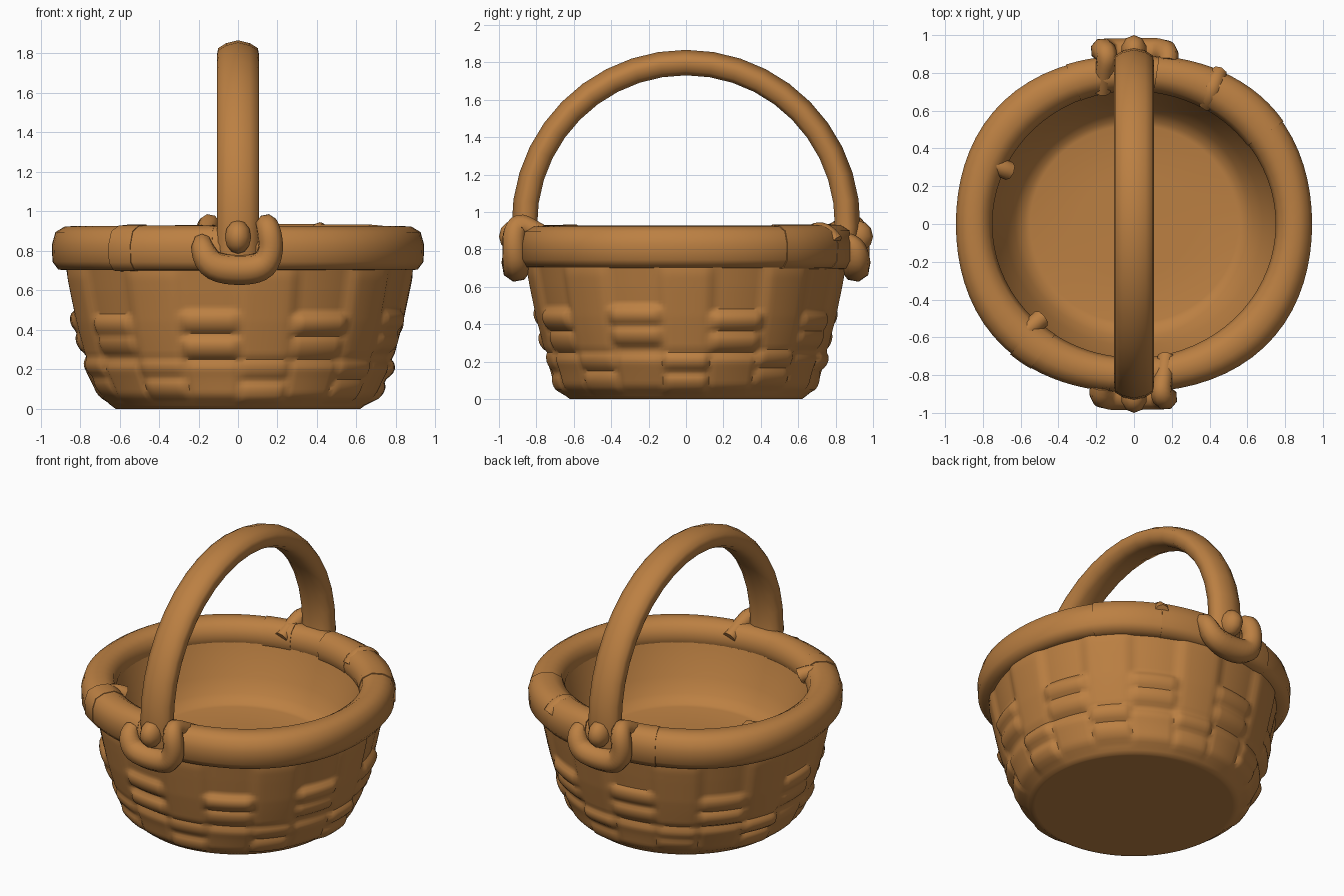
import bpy, bmesh, math, random

if "Cube" in bpy.data.objects:
    bpy.data.objects.remove(bpy.data.objects["Cube"])

random.seed(4)
wicker = bpy.data.materials.new("wicker_brown")
wicker.diffuse_color = (0.50, 0.215, 0.055, 1)
wicker.use_nodes = True
wicker.node_tree.nodes["Principled BSDF"].inputs["Base Color"].default_value = wicker.diffuse_color
YS = 0.945  # basket is slightly narrower front to back


def finish(obj, angle=50):
    obj.data.materials.clear()
    obj.data.materials.append(wicker)
    bpy.ops.object.select_all(action='DESELECT')
    bpy.context.view_layer.objects.active = obj
    obj.select_set(True)
    bpy.ops.object.shade_smooth_by_angle(angle=math.radians(angle))


def skin(name, rings, closed_rows=False, closed_cols=False, caps=False, angle=50):
    """Quad skin over rows of points."""
    bm = bmesh.new()
    rows = [[bm.verts.new(p) for p in r] for r in rings]
    n, m = len(rows), len(rows[0])
    for i in range(n if closed_rows else n - 1):
        for j in range(m if closed_cols else m - 1):
            a, b = rows[i], rows[(i + 1) % n]
            k = (j + 1) % m
            bm.faces.new((a[j], a[k], b[k], b[j]))
    if caps:
        bm.faces.new(rows[0])
        bm.faces.new(rows[-1])
    bmesh.ops.recalc_face_normals(bm, faces=bm.faces)
    me = bpy.data.meshes.new(name)
    bm.to_mesh(me)
    bm.free()
    obj = bpy.data.objects.new(name, me)
    bpy.context.collection.objects.link(obj)
    finish(obj, angle)
    return obj


def strand(name, pts, turn=False):
    """Tapered round strand through (x, y, z, radius) points."""
    cu = bpy.data.curves.new(name, 'CURVE')
    cu.dimensions = '3D'
    cu.bevel_depth, cu.bevel_resolution = 1.0, 2
    cu.use_fill_caps, cu.resolution_u = True, 4
    sp = cu.splines.new('NURBS')
    sp.points.add(len(pts) - 1)
    sp.use_endpoint_u, sp.order_u = True, 3
    s = -1 if turn else 1
    for p, (x, y, z, r) in zip(sp.points, pts):
        p.co, p.radius = (x * s, y * s, z, 1), r
    obj = bpy.data.objects.new(name, cu)
    bpy.context.collection.objects.link(obj)
    bpy.context.view_layer.objects.active = obj
    bpy.ops.object.select_all(action='DESELECT')
    obj.select_set(True)
    bpy.ops.object.convert(target='MESH')
    finish(bpy.context.object)


def interp(table, z):
    for (z0, r0), (z1, r1) in zip(table, table[1:]):
        if z <= z1:
            return r0 + (r1 - r0) * (z - z0) / (z1 - z0)
    return table[-1][1]


def smooth(t):
    t = max(0, min(1, t))
    return t * t * (3 - 2 * t)


# woven wall: staves and staggered horizontal strands as soft relief
COLS = 9
WALL = [(0.01, 0.625), (0.06, 0.68), (0.2, 0.748), (0.45, 0.815), (0.6, 0.847), (0.74, 0.875)]
jit = [[random.uniform(-0.02, 0.02) for _ in range(4)] for _ in range(COLS)]
amp = [[random.uniform(0.6, 1.1) for _ in range(4)] for _ in range(COLS)]


def relief(a, z):
    u = a * COLS / (2 * math.pi)
    c = math.cos(2 * math.pi * u)
    stave, gap = smooth(c * 1.3 + 0.42), smooth(-c * 1.5 + 0.6)
    out = 0.022 * (stave * smooth((z - 0.22) / 0.06) * smooth((0.8 - z) / 0.15)
                   + gap * smooth((0.26 - z) / 0.06) * smooth((z - 0.03) / 0.05))
    for k, zr in enumerate((0.425, 0.325, 0.2, 0.1)):
        upper = k < 2
        col = (int(math.floor(u)) if upper else int(math.floor(u + 0.5))) % COLS
        d = (z - zr - jit[col][k]) / 0.06
        bump = max(0, 1 - d * d) ** 0.7
        out = max(out, 0.042 * amp[col][k] * bump * (gap if upper else stave))
    return out


N = 216
angles = [2 * math.pi * i / N for i in range(N)]


def oval(r, z, ys):
    return [(r * math.cos(a), r * math.sin(a) * ys, z) for a in angles]


rings = [oval(0.3, 0, 1), oval(0.6, 0, 1)]
for i in range(45):
    z = 0.73 * i / 44
    base = interp(WALL, z + 0.01)
    ys = 1.0 - 0.04 * smooth(z / 0.2)
    ring = []
    for a in angles:
        square = 0.012 * math.sin(2 * a) ** 2 * smooth(z / 0.4)
        r = (base + square + relief(a, z)) if i else 0.62
        ring.append((r * math.cos(a), r * math.sin(a) * ys, z))
    rings.append(ring)
# inner wall and raised floor
for r, z in ((0.77, 0.84), (0.745, 0.76), (0.68, 0.60), (0.63, 0.51), (0.58, 0.462),
             (0.55, 0.455), (0.3, 0.45)):
    rings.append(oval(r, z, 0.95))
skin("basket_body", rings, closed_cols=True, caps=True, angle=44)

# rim ring, fuller on the diagonals, and overlapping sleeves wrapped around it
RIM = [(0.765, 0.76), (0.75, 0.83), (0.77, 0.895), (0.82, 0.927), (0.88, 0.922),
       (0.925, 0.895), (0.943, 0.83), (0.94, 0.745), (0.91, 0.705), (0.84, 0.70)]


def rim(name, a0, a1, steps, grow, full=False):
    rows = []
    for i in range(steps):
        a = math.radians(a0 + (a1 - a0) * i / (steps if full else steps - 1))
        row = []
        for r, z in RIM:
            r += 0.032 * math.sin(2 * a) ** 2 * (r - 0.75) / 0.19
            r, z = 0.848 + (r - 0.848) * grow, 0.81 + (z - 0.81) * grow
            row.append((r * math.cos(a), r * math.sin(a) * YS, z))
        rows.append(row)
    skin(name, rows, closed_rows=full, closed_cols=True, caps=not full)


rim("rim", 0, 360, 72, 1.0, True)
for i, (a0, a1, g) in enumerate([(36, 62, 1.05), (62, 82, 1.07), (228, 236, 1.05),
                                 (236, 262, 1.02), (98, 112, 1.04)]):
    rim("rim_sleeve_%d" % i, a0, a1, 8, g)

# small strand ends showing on the rim
strand("rim_wrap_back", [(0.39, 0.64, 0.84, 0.05), (0.40, 0.68, 0.895, 0.055),
                         (0.43, 0.76, 0.885, 0.055), (0.45, 0.80, 0.84, 0.045)])
strand("rim_tab_left", [(-0.66, 0.28, 0.84, 0.05), (-0.71, 0.30, 0.87, 0.05), (-0.78, 0.33, 0.87, 0.04)])
strand("rim_tab_front", [(-0.49, -0.50, 0.85, 0.05), (-0.55, -0.55, 0.885, 0.05), (-0.62, -0.61, 0.87, 0.04)])

# arched handle with a flattened, ridged section
SECTION = [(0, 0.07), (0.06, 0.055), (0.1, 0.03), (0.106, 0.0), (0.095, -0.045), (0.05, -0.066),
           (-0.05, -0.066), (-0.095, -0.045), (-0.106, 0.0), (-0.1, 0.03), (-0.06, 0.055)]
rows = []
for i in range(23):
    t = math.radians(-10 + 200 * i / 22)
    rows.append([(x, (0.862 + d) * math.cos(t), 0.935 + (0.862 + d) * math.sin(t))
                 for x, d in SECTION])
skin("handle", rows, closed_cols=True, caps=True, angle=75)

# knots that tie the handle to the rim, front and back
for side, turn in (("front", False), ("back", True)):
    strand("knot_loop_" + side, [
        (-0.18, -0.86, 0.84, 0.05), (-0.185, -0.905, 0.82, 0.06),
        (-0.14, -0.915, 0.72, 0.075), (0.0, -0.905, 0.70, 0.08), (0.13, -0.91, 0.715, 0.075),
        (0.17, -0.92, 0.80, 0.065), (0.16, -0.92, 0.89, 0.065), (0.14, -0.89, 0.945, 0.055),
        (0.16, -0.80, 0.90, 0.05), (0.17, -0.70, 0.85, 0.045)], turn)
    bpy.ops.mesh.primitive_uv_sphere_add(segments=10, ring_count=6,
                                         location=(0, 0.915 if turn else -0.915, 0.87))
    knob = bpy.context.object
    knob.name = "knot_knob_" + side
    knob.scale = (0.07, 0.085, 0.085)
    finish(knob)
